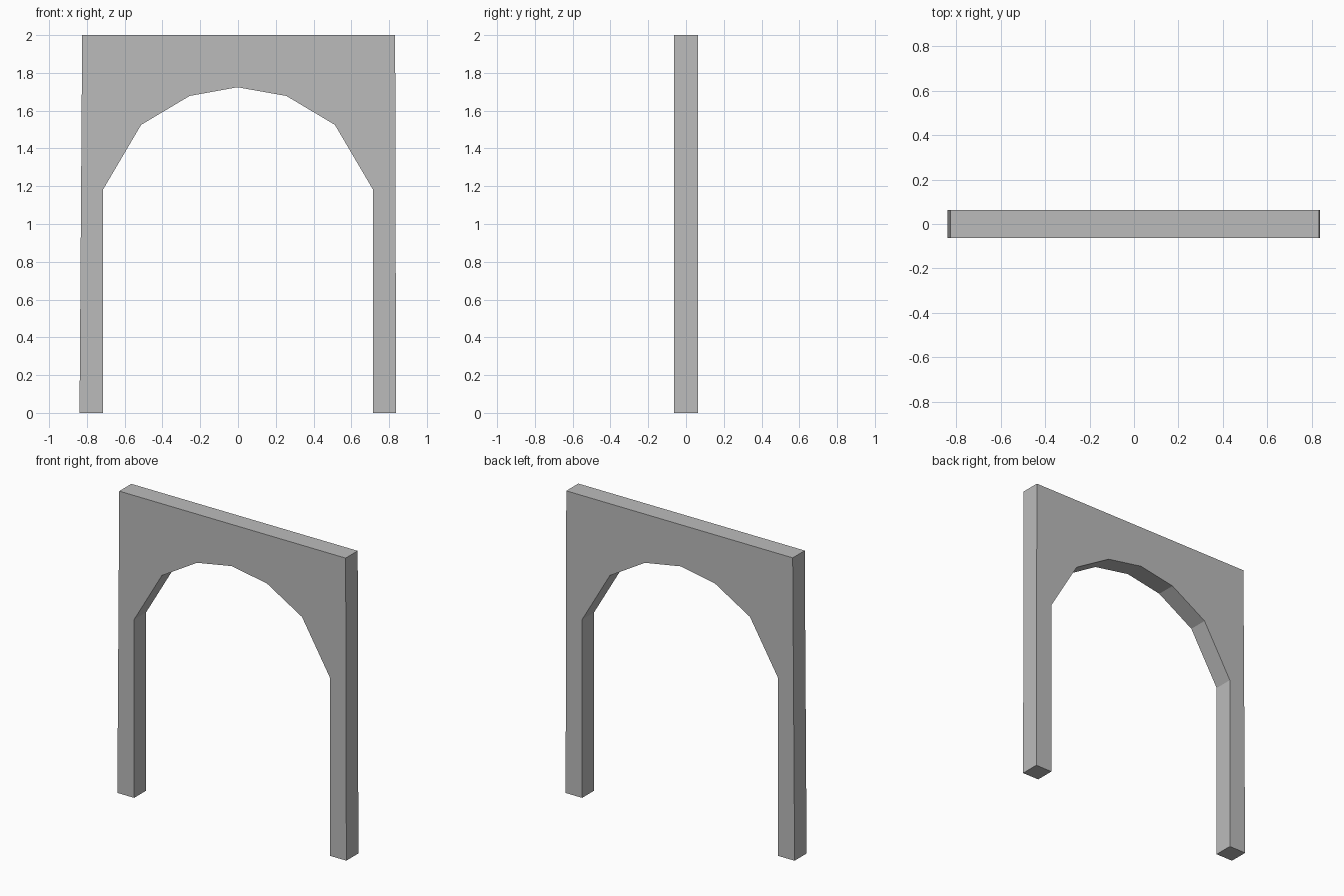
import bpy
import bmesh

cube = bpy.data.objects.get("Cube")
if cube:
    bpy.data.objects.remove(cube, do_unlink=True)

HALF_DEPTH = 0.063

# Plain grey stone
stone = bpy.data.materials.new("grey_stone")
stone.use_nodes = True
colour = (0.5, 0.5, 0.5, 1)
stone.diffuse_color = colour
stone.node_tree.nodes["Principled BSDF"].inputs["Base Color"].default_value = colour

# Outline: slightly tapered outer walls, then the faceted opening
outer = [(0.837, 0), (0.832, 2), (-0.825, 2), (-0.839, 0)]
half_arch = [(0.716, 0), (0.716, 1.18), (0.513, 1.525), (0.256, 1.678)]
crown = [(-0.003, 1.724)]
opening = [(-x, z) for x, z in half_arch] + crown + half_arch[::-1]

# Extrude the outline into a flat slab
bm = bmesh.new()
front = bm.faces.new([bm.verts.new((x, -HALF_DEPTH, z)) for x, z in outer + opening])
extruded = bmesh.ops.extrude_face_region(bm, geom=[front], use_keep_orig=True)
back_verts = [g for g in extruded["geom"] if isinstance(g, bmesh.types.BMVert)]
bmesh.ops.translate(bm, verts=back_verts, vec=(0, 2 * HALF_DEPTH, 0))
bmesh.ops.recalc_face_normals(bm, faces=bm.faces)

mesh = bpy.data.meshes.new("archway")
bm.to_mesh(mesh)
bm.free()
mesh.materials.append(stone)
archway = bpy.data.objects.new("archway", mesh)
bpy.context.collection.objects.link(archway)
